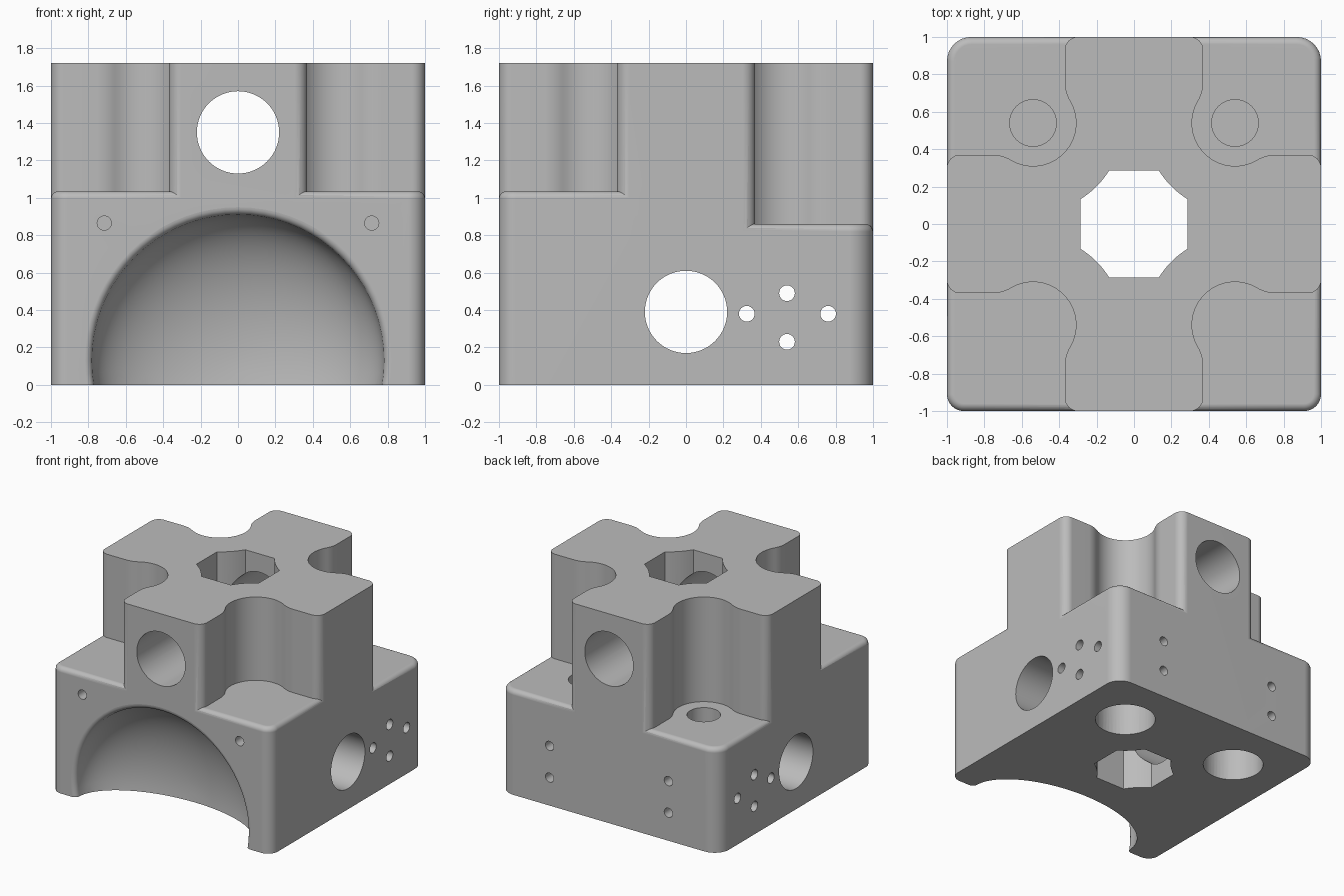
import bpy, bmesh
from math import sin, cos, radians, pi
from mathutils import Matrix, Vector

if "Cube" in bpy.data.objects:
    bpy.data.objects.remove(bpy.data.objects["Cube"], do_unlink=True)

HEIGHT = 1.72
POST = 0.54          # corner post axis, in x and y

grey = bpy.data.materials.new("plain grey")
grey.use_nodes = True
grey.diffuse_color = (0.5, 0.5, 0.5, 1)
grey.node_tree.nodes["Principled BSDF"].inputs["Base Color"].default_value = (0.5, 0.5, 0.5, 1)


def arc(cx, cy, r, a0, a1, n=8):
    angles = [radians(a0 + (a1 - a0) * i / n) for i in range(n + 1)]
    return [(cx + r * cos(a), cy + r * sin(a)) for a in angles]


def four_fold(quadrant):
    """Repeat a quarter outline around the z axis."""
    points = []
    for turn in range(4):
        for x, y in quadrant:
            for _ in range(turn):
                x, y = -y, x
            points.append((x, y))
    return points


def rounded_rect(x0, x1, y0, y1, r):
    return (arc(x1 - r, y0 + r, r, -90, 0) + arc(x1 - r, y1 - r, r, 0, 90)
            + arc(x0 + r, y1 - r, r, 90, 180) + arc(x0 + r, y0 + r, r, 180, 270))


def loft(name, rings, matrix=Matrix()):
    """Closed solid skinned through (outline, height) rings."""
    bm = bmesh.new()
    rows = [[bm.verts.new(matrix @ Vector((x, y, z))) for x, y in outline]
            for outline, z in rings]
    n = len(rows[0])
    for low, high in zip(rows, rows[1:]):
        for i in range(n):
            j = (i + 1) % n
            bm.faces.new((low[i], low[j], high[j], high[i]))
    bm.faces.new(rows[0])
    bm.faces.new(rows[-1])
    bmesh.ops.recalc_face_normals(bm, faces=bm.faces)
    mesh = bpy.data.meshes.new(name)
    bm.to_mesh(mesh)
    bm.free()
    mesh.materials.append(grey)
    obj = bpy.data.objects.new(name, mesh)
    bpy.context.scene.collection.objects.link(obj)
    return obj


def combine(target, tool, operation):
    tool.hide_render = True
    mod = target.modifiers.new("cut", "BOOLEAN")
    mod.operation, mod.solver, mod.object = operation, "EXACT", tool
    bpy.context.view_layer.objects.active = target
    bpy.ops.object.modifier_apply(modifier=mod.name)
    bpy.data.objects.remove(tool, do_unlink=True)


def bore(target, name, start, end, r, sides=48):
    start, end = Vector(start), Vector(end)
    axis = end - start
    matrix = Matrix.Translation(start) @ axis.to_track_quat("Z", "Y").to_matrix().to_4x4()
    ring = arc(0, 0, r, 0, 360, sides)[:-1]
    combine(target, loft(name, [(ring, 0), (ring, axis.length)], matrix), "DIFFERENCE")


# Cross-shaped tower with scooped corners
cross = four_fold(arc(0.93, 0.30, 0.07, 0, 90)
                  + arc(0.759, 0.17, 0.2, 90, 120.6)
                  + arc(POST, POST, 0.23, -59.4, -210.6, 24)[1:-1]
                  + arc(0.17, 0.759, 0.2, -30.6, 0)
                  + arc(0.30, 0.93, 0.07, 0, 90))
body = loft("housing_block", [(cross, 0), (cross, HEIGHT)])


# Lower steps with rounded rims
def step(name, y0, y1, top, corner, rim=0.04):
    rings = [(rounded_rect(-1, 1, y0, y1, corner), 0)]
    for i in range(7):
        a = i / 6 * pi / 2
        d = rim * (1 - cos(a))
        rings.append((rounded_rect(-1 + d, 1 - d, y0 + d, y1 - d, corner - d),
                      top - rim + rim * sin(a)))
    return loft(name, rings)


combine(body, step("front_step", -1, 0.02, 1.035, 0.09), "UNION")
combine(body, step("back_step", -0.02, 1, 0.86, 0.13), "UNION")

# Domed hollow in the front, with a rounded mouth
profile = [(0.82, -1.1)]
profile += [(0.82 - 0.04 * sin(a), -0.96 - 0.04 * cos(a))
            for a in (i / 6 * pi / 2 for i in range(7))]
profile += [(0.78 * cos(a), -0.97 + 0.42 * sin(a))
            for a in (radians(4 + 85 * i / 20) for i in range(21))]
dome_matrix = Matrix.Translation((0, 0, 0.13)) @ Matrix.Rotation(-pi / 2, 4, "X")
dome = loft("dome_cutter", [(arc(0, 0, r, 0, 360, 72)[:-1], y) for r, y in profile], dome_matrix)
combine(body, dome, "DIFFERENCE")

# Central shaft
shaft = four_fold(arc(POST, POST, 0.48, -122.1, -147.9, 8)[::-1][::-1][::-1])
shaft = four_fold(sorted(arc(POST, POST, 0.48, -147.9, -122.1), key=lambda p: p[1]))
combine(body, loft("shaft_cutter", [(shaft, -0.1), (shaft, HEIGHT + 0.1)]), "DIFFERENCE")

# Large cross bores
bore(body, "upper_bore", (0, -1.1, 1.35), (0, 1.1, 1.35), 0.22, 64)
bore(body, "lower_bore", (-1.1, 0, 0.39), (1.1, 0, 0.39), 0.22, 64)

# Pockets and fixing holes, mirrored on both sides
for side in (-1, 1):
    x = side * POST
    bore(body, "post_pocket", (x, POST, -0.1), (x, POST, 0.6), 0.23)
    bore(body, "post_socket", (x, POST, 0.7), (x, POST, 1.0), 0.125)
    bore(body, "front_pin_hole", (side * 0.715, -1.1, 0.865), (side * 0.715, -0.8, 0.865), 0.038, 24)
    for z in (0.23, 0.49):
        bore(body, "back_pin_hole", (x, 1.1, z), (x, POST, z), 0.038, 24)
for y, z in ((POST, 0.49), (POST, 0.23), (0.325, 0.38), (0.76, 0.38)):
    bore(body, "side_pin_hole", (-1.1, y, z), (1.1, y, z), 0.042, 24)

# Smooth curved walls, crisp edges
bpy.ops.object.select_all(action="DESELECT")
body.select_set(True)
bpy.context.view_layer.objects.active = body
bpy.ops.object.shade_smooth_by_angle(angle=radians(30))
weighted = body.modifiers.new("even_shading", "WEIGHTED_NORMAL")
weighted.keep_sharp = True
